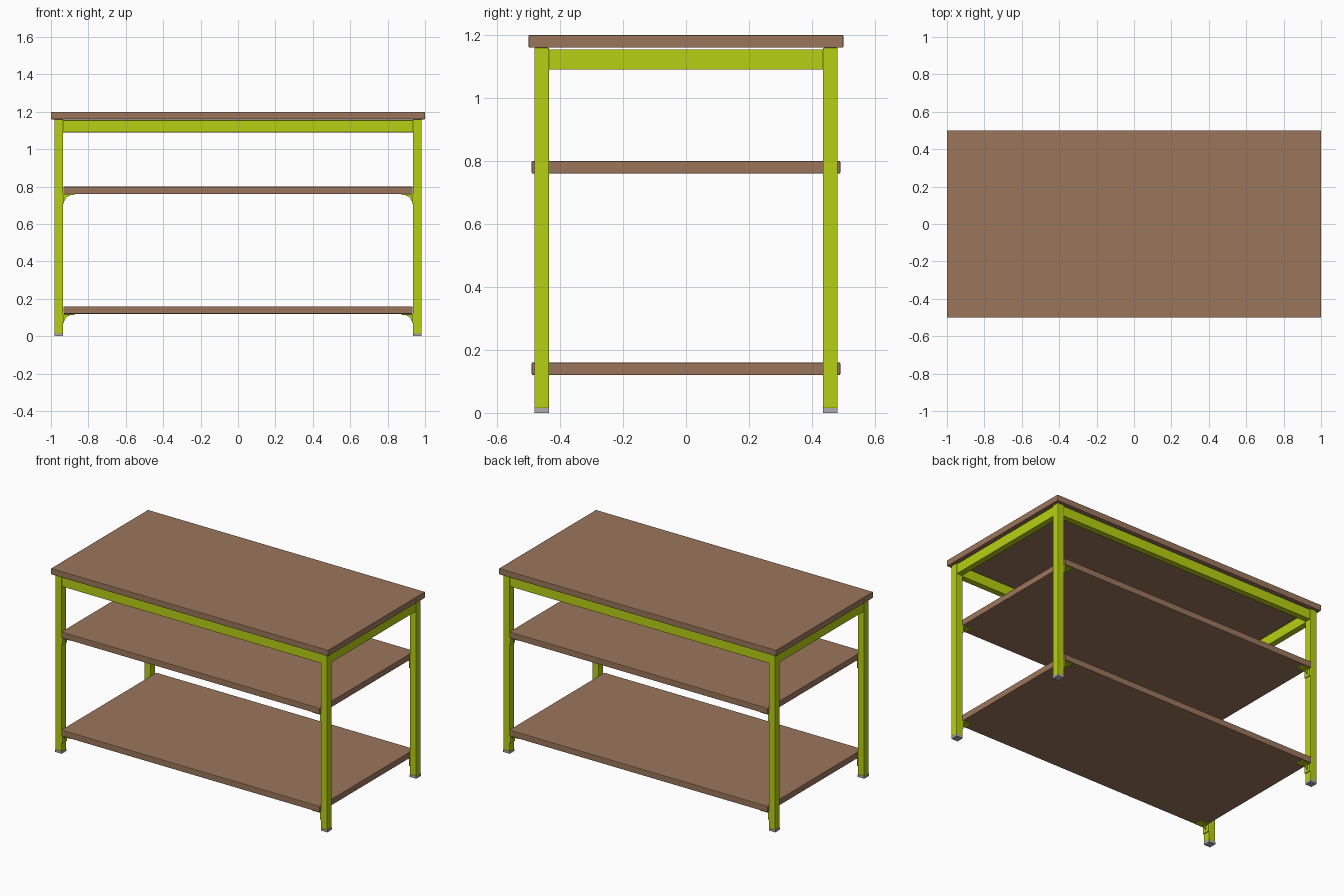
import bpy, bmesh

if "Cube" in bpy.data.objects:
    bpy.data.objects.remove(bpy.data.objects["Cube"])


def material(name, rgb):
    m = bpy.data.materials.new(name)
    m.diffuse_color = (*rgb, 1)
    m.use_nodes = True
    m.node_tree.nodes["Principled BSDF"].inputs["Base Color"].default_value = m.diffuse_color
    return m


WOOD = material("brown wood", (0.33, 0.181, 0.105))
GREEN = material("lime green paint", (0.47, 0.63, 0.006))
GREY = material("grey plastic", (0.44, 0.42, 0.44))


def link(name, bm, mat):
    bmesh.ops.recalc_face_normals(bm, faces=bm.faces)
    me = bpy.data.meshes.new(name)
    bm.to_mesh(me)
    bm.free()
    me.materials.append(mat)
    ob = bpy.data.objects.new(name, me)
    bpy.context.collection.objects.link(ob)
    return ob


def box(name, x, y, z, mat, bevel=0.0):
    """Box from (min, max) ranges, with optional softened edges."""
    bm = bmesh.new()
    bmesh.ops.create_cube(bm, size=1)
    for v in bm.verts:
        v.co = [r[0] if c < 0 else r[1] for c, r in zip(v.co, (x, y, z))]
    ob = link(name, bm, mat)
    if bevel:
        b = ob.modifiers.new("bevel", 'BEVEL')
        b.width = bevel
        b.segments = 2
    return ob


def span(s, a, b):
    return tuple(sorted((s * a, s * b)))


def prism_y(name, pts, y, mat):
    """Extrude an x-z outline along y."""
    bm = bmesh.new()
    f = bm.faces.new([bm.verts.new((px, y[0], pz)) for px, pz in pts])
    new = bmesh.ops.extrude_face_region(bm, geom=[f])["geom"]
    bmesh.ops.translate(bm, vec=(0, y[1] - y[0], 0),
                        verts=[v for v in new if isinstance(v, bmesh.types.BMVert)])
    return link(name, bm, mat)


# Worktop and two shelves
box("worktop", (-1, 1), (-0.5, 0.5), (1.16, 1.2), WOOD, 0.003)
SHELVES = {"middle_shelf": 0.76, "lower_shelf": 0.12}
for name, z in SHELVES.items():
    box(name, (-0.933, 0.933), (-0.49, 0.49), (z, z + 0.04), WOOD, 0.003)

# Legs, feet and shelf brackets at the four corners
for sx, side in ((-1, "left"), (1, "right")):
    for sy, end in ((-1, "front"), (1, "back")):
        tag = f"{end}_{side}"
        xr, yr = span(sx, 0.935, 0.982), span(sy, 0.435, 0.482)
        box(f"{tag}_leg", xr, yr, (0.015, 1.16), GREEN, 0.003)
        box(f"{tag}_foot", xr, yr, (0, 0.015), GREY)
        for name, z in SHELVES.items():
            # L bracket with a thin gusset in the middle
            outline = [(0.935, z), (0.873, z), (0.873, z - 0.006),
                       (0.929, z - 0.006), (0.929, z - 0.05), (0.935, z - 0.05)]
            prism_y(f"{tag}_{name}_bracket", [(sx * a, b) for a, b in outline], yr, GREEN)
            web = [(0.929, z - 0.006), (0.895, z - 0.006),
                   (0.917, z - 0.017), (0.929, z - 0.038)]
            prism_y(f"{tag}_{name}_gusset", [(sx * a, b) for a, b in web],
                    span(sy, 0.456, 0.461), GREEN)

# Rails under the worktop
for s, long_name, short_name in ((-1, "front_rail", "left_rail"), (1, "back_rail", "right_rail")):
    box(long_name, (-0.936, 0.936), span(s, 0.439, 0.479), (1.09, 1.155), GREEN, 0.002)
    box(short_name, span(s, 0.939, 0.979), (-0.436, 0.436), (1.09, 1.155), GREEN, 0.002)
